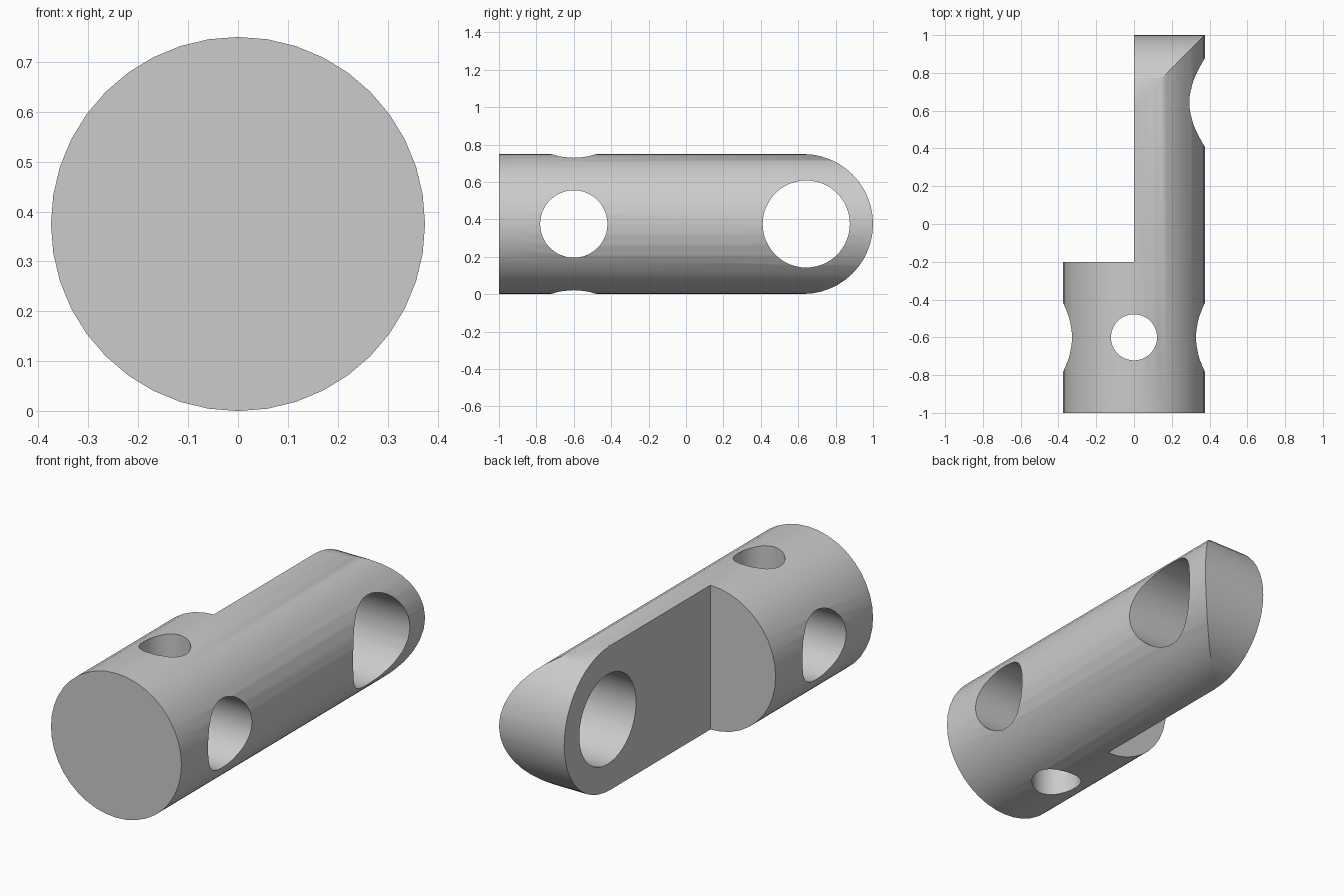
import bpy, math
from mathutils import Matrix

RADIUS = 0.375
AXIS_Z = 0.375
END_Y = 0.627

if "Cube" in bpy.data.objects:
    bpy.data.objects.remove(bpy.data.objects["Cube"])

steel = bpy.data.materials.new("plain_grey")
steel.use_nodes = True
grey = (0.6, 0.6, 0.6, 1)
steel.diffuse_color = grey
steel.node_tree.nodes["Principled BSDF"].inputs["Base Color"].default_value = grey


def cylinder(name, axis, radius, depth, y, sides):
    turn = {"x": (0, math.pi / 2, 0), "y": (math.pi / 2, 0, 0), "z": (0, 0, 0)}[axis]
    bpy.ops.mesh.primitive_cylinder_add(vertices=sides, radius=radius, depth=depth,
                                        location=(0, y, AXIS_Z), rotation=turn)
    ob = bpy.context.object
    ob.name = name
    return ob


def prism(name, outline, half_width):
    """Extrude a (y, z) outline along x."""
    n = len(outline)
    verts = [(x, y, z + AXIS_Z) for x in (-half_width, half_width) for y, z in outline]
    faces = [tuple(reversed(range(n))), tuple(range(n, 2 * n))]
    faces += [(i, (i + 1) % n, n + (i + 1) % n, n + i) for i in range(n)]
    mesh = bpy.data.meshes.new(name)
    mesh.from_pydata(verts, [], faces)
    ob = bpy.data.objects.new(name, mesh)
    bpy.context.collection.objects.link(ob)
    return ob


def cut(body, cutter, operation="DIFFERENCE"):
    cutter.hide_render = True
    mod = body.modifiers.new(cutter.name, "BOOLEAN")
    mod.operation, mod.solver, mod.object = operation, "EXACT", cutter
    bpy.context.view_layer.objects.active = body
    bpy.ops.object.modifier_apply(modifier=mod.name)
    bpy.data.objects.remove(cutter)


# Round bar lying along y
bar = cylinder("pin_body", "y", RADIUS, 2, 0, 40)

# Rounded back end
steps = 24
arc = [(END_Y + 0.373 * math.cos(a), 0.374 * math.sin(a))
       for a in (math.pi * (i / steps - 0.5) for i in range(steps + 1))]
outline = [(-1.2, -0.5), (END_Y, -0.5)] + arc + [(END_Y, 0.5), (-1.2, 0.5)]
cut(bar, prism("end_rounding", outline, 0.6), "INTERSECT")

# Half of the bar removed behind the shoulder
step = [(-0.2, -0.6), (1.3, -0.6), (1.3, 0.6), (-0.2, 0.6)]
notch = prism("half_notch", step, 0.4)
notch.data.transform(Matrix.Translation((-0.4, 0, 0)))
cut(bar, notch)

# Through holes
cut(bar, cylinder("end_hole", "x", 0.233, 2, 0.643, 48))
cut(bar, cylinder("cross_hole", "x", 0.18, 2, -0.6, 48))
cut(bar, cylinder("vertical_hole", "z", 0.122, 2, -0.6, 48))

# Finish
bar.data.materials.clear()
bar.data.materials.append(steel)
for face in bar.data.polygons:
    face.material_index = 0
bpy.ops.object.select_all(action="DESELECT")
bar.select_set(True)
bpy.context.view_layer.objects.active = bar
bpy.ops.object.shade_smooth_by_angle(angle=math.radians(30))
